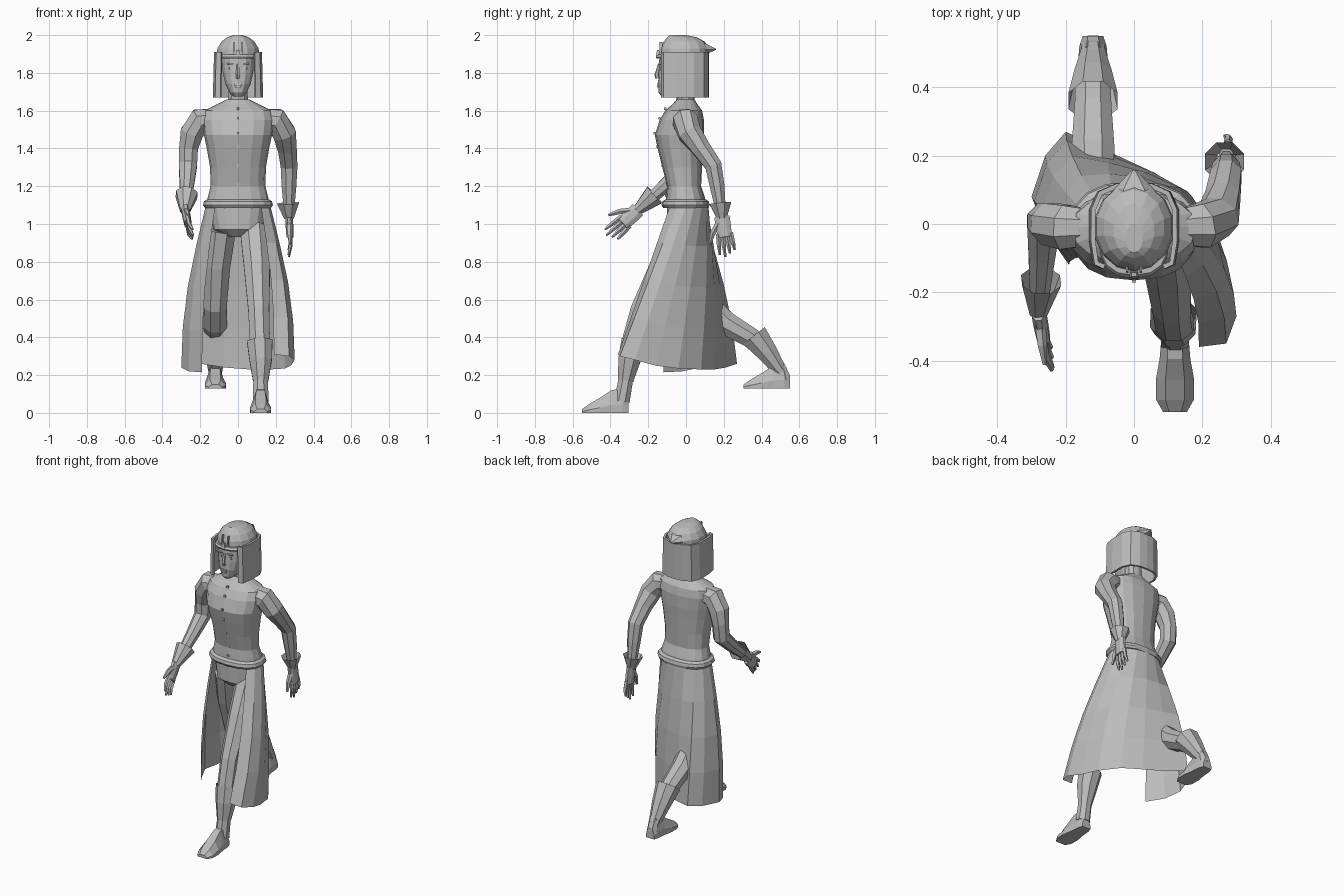
import bpy
import math
from mathutils import Vector

default_cube = bpy.data.objects.get("Cube")
if default_cube:
    bpy.data.objects.remove(default_cube, do_unlink=True)

grey = bpy.data.materials.new("plain grey")
grey.use_nodes = True
grey.diffuse_color = (0.5, 0.5, 0.5, 1)
grey.node_tree.nodes["Principled BSDF"].inputs["Base Color"].default_value = grey.diffuse_color


def make(name, verts, faces):
    mesh = bpy.data.meshes.new(name)
    mesh.from_pydata(verts, [], faces)
    mesh.materials.append(grey)
    obj = bpy.data.objects.new(name, mesh)
    bpy.context.scene.collection.objects.link(obj)
    return obj


def loft(name, rings, closed=True, capped=True):
    """Skin a list of rings that all have the same number of points."""
    n = len(rings[0])
    verts = [p for ring in rings for p in ring]
    faces = []
    for r in range(len(rings) - 1):
        for i in range(n if closed else n - 1):
            j = (i + 1) % n
            faces.append((r * n + i, r * n + j, r * n + n + j, r * n + n + i))
    if closed and capped:
        faces.append(tuple(reversed(range(n))))
        faces.append(tuple(range(len(verts) - n, len(verts))))
    return make(name, verts, faces)


def flat_ring(z, half, front, back, n=16, power=0.85):
    """Horizontal rounded ring between a front and a back depth."""
    ring = []
    for i in range(n):
        a = math.tau * i / n
        s, c = math.sin(a), math.cos(a)
        x = math.copysign(abs(s) ** power, s) * half
        y = -math.copysign(abs(c) ** power, c) * (back - front) / 2
        ring.append((x, y + (front + back) / 2, z))
    return ring


def stack(name, levels, n=16, power=0.85):
    return loft(name, [flat_ring(*level, n, power) for level in levels])


def limb(name, path, n=8, ref=Vector((0, 1, 0)), squash=1, capped=True):
    """Tube through (x, y, z, radius) points; squash scales it along ref."""
    pts = [Vector(p[:3]) for p in path]
    rings = []
    for k, p in enumerate(pts):
        t = (pts[min(k + 1, len(pts) - 1)] - pts[max(k - 1, 0)]).normalized()
        side = t.cross(ref).normalized()
        up = side.cross(t)
        ring = []
        for i in range(n):
            a = math.tau * (i + 0.5) / n
            ring.append(p + (side * math.cos(a) + up * math.sin(a) * squash) * path[k][3])
        rings.append(ring)
    return loft(name, rings, capped=capped)


def box(name, centre, size, taper=1):
    """Block whose top can be narrowed."""
    c, s = Vector(centre), Vector(size) / 2
    rings = []
    for z, k in ((-1, 1), (1, taper)):
        rings.append([c + Vector((s.x * x * k, s.y * y * k, s.z * z))
                      for x, y in ((-1, -1), (1, -1), (1, 1), (-1, 1))])
    return loft(name, rings)


# Torso with chest ridge, button row and belt
torso = [(1.09, .168, -.11, .11), (1.14, .16, -.105, .1), (1.2, .145, -.1, .08),
         (1.3, .148, -.125, .085), (1.4, .165, -.15, .09), (1.47, .18, -.165, .095),
         (1.55, .19, -.14, .095), (1.6, .18, -.11, .085), (1.635, .11, -.07, .06),
         (1.66, .06, -.05, .045)]
stack("torso", torso)
for z, half, front, back in torso[1:-2]:
    box("button", (0, front, z + .01), (.012, .012, .014))
stack("belt", [(1.085, .175, -.12, .12), (1.1, .185, -.13, .125),
               (1.12, .18, -.125, .12), (1.13, .165, -.11, .105)])
stack("hips", [(.93, .06, -.06, .06), (.97, .13, -.1, .09), (1.1, .155, -.1, .1)])
stack("neck", [(1.62, .07, -.06, .05), (1.66, .055, -.05, .045), (1.73, .05, -.06, .04)], 10)

# Long coat skirt, open at the front and swung by the stride
hem = [(-.19, -.12, .215), (-.26, -.02, .22), (-.3, .08, .24), (-.26, .2, .25),
       (-.2, .27, .26), (-.07, .21, .24), (.06, .15, .23), (.17, .08, .23),
       (.25, -.04, .235), (.28, -.16, .25), (.3, -.27, .28), (.27, -.35, .3), (.19, -.36, .31)]
rows = []
for r in range(5):
    t = r / 4
    row = []
    for i, (x, y, z) in enumerate(hem):
        a = math.radians(-45 - 270 * i / (len(hem) - 1))
        top = Vector((.17 * math.sin(a), -.118 * math.cos(a), 1.1))
        p = top.lerp(Vector((x, y, z)), t)
        bulge = 1 + .13 * math.sin(math.pi * t)
        row.append((p.x * bulge, p.y * (bulge if y > 0 else 1), p.z))
    rows.append(row)
loft("coat_skirt", rows, closed=False)

# Legs with tall boots
limb("left_leg", [(.085, -.01, .97, .08), (.1, -.12, .78, .075), (.11, -.24, .54, .06),
                  (.115, -.28, .4, .058), (.12, -.3, .3, .06), (.12, -.32, .17, .042),
                  (.12, -.34, .06, .045)])
limb("right_leg", [(-.085, .01, .97, .08), (-.11, .06, .78, .075), (-.12, .13, .56, .065),
                   (-.12, .21, .475, .068), (-.12, .34, .4, .058), (-.12, .43, .32, .055),
                   (-.12, .505, .22, .036), (-.12, .515, .17, .04)])
limb("left_boot_cuff", [(.115, -.275, .38, .073), (.12, -.3, .28, .064), (.12, -.32, .17, .044)],
     capped=False)
limb("right_boot_cuff", [(-.12, .36, .41, .078), (-.12, .43, .32, .06), (-.12, .5, .22, .038)],
     capped=False)


def foot(name, x, heel, base):
    """Flat-soled shoe running forward from the heel."""
    rings = []
    for step, half, height in ((0, .03, .07), (.03, .04, .13), (.09, .045, .12),
                               (.15, .056, .08), (.21, .055, .045), (.245, .035, .02)):
        outline = ((-1, 0), (1, 0), (1, .35), (.5, 1), (-.5, 1), (-1, .35))
        rings.append([(x + half * u, heel - step, base + height * v) for u, v in outline])
    loft(name, rings)


foot("left_foot", .12, -.305, 0)
foot("right_foot", -.12, .55, .13)

# Arms with flared gauntlets
limb("left_arm", [(.12, -.01, 1.56, .055), (.2, -.005, 1.55, .07), (.245, .02, 1.48, .066),
                  (.26, .08, 1.4, .054), (.27, .145, 1.31, .048), (.27, .165, 1.2, .042),
                  (.27, .19, 1.03, .025)])
limb("right_arm", [(-.12, -.01, 1.56, .055), (-.2, -.01, 1.55, .07), (-.245, 0, 1.48, .066),
                   (-.262, .01, 1.4, .054), (-.265, .005, 1.31, .052), (-.27, -.09, 1.22, .042),
                   (-.28, -.26, 1.07, .025)])
limb("left_gauntlet", [(.265, .182, 1.11, .062), (.27, .19, 1.03, .028)], capped=False)
limb("right_gauntlet", [(-.272, -.165, 1.155, .062), (-.28, -.26, 1.07, .028)], capped=False)


def hand(name, wrist, along, spread):
    """Palm, four fingers and a thumb; spread points to the thumb side."""
    w, d, s = Vector(wrist), Vector(along).normalized(), Vector(spread).normalized()
    curl = Vector((-math.copysign(.012, w.x), 0, 0))

    def at(length, off, radius):
        return (*(w + d * length + s * off), radius)
    limb(name + "_palm", [at(0, 0, .022), at(.05, 0, .022), at(.11, 0, .02)], 8, s, 2)
    for i in range(4):
        off = .033 - .022 * i
        tip = Vector(at(.215 - .015 * abs(i - 1), off * 1.25, 0)[:3]) + curl
        limb(name + "_finger", [at(.09, off, .013), at(.15, off * 1.15, .012), (*tip, .006)], 5, s)
    limb(name + "_thumb", [at(.03, .02, .017), at(.08, .06, .015), at(.135, .085, .007)], 5, s)


hand("left_hand", (.27, .19, 1.04), (.05, .15, -1), (0, -1, -.15))
hand("right_hand", (-.28, -.255, 1.075), (.15, -.78, -.72), (0, -.72, .78))

# Face
stack("face", [(1.675, .025, -.13, -.03), (1.695, .045, -.145, 0), (1.74, .068, -.148, .02),
               (1.8, .082, -.145, .03), (1.9, .088, -.14, .03)], 14)
limb("nose", [(0, -.142, 1.845, .007), (0, -.156, 1.79, .011), (0, -.15, 1.772, .012)], 5)
for z, half in ((1.738, .022), (1.726, .018)):
    box("lip", (0, -.147, z), (half * 2, .014, .009), .8)
for side in (-1, 1):
    box("eye", (side * .035, -.139, 1.825), (.03, .008, .011), .7)
    box("eyebrow", (side * .036, -.139, 1.848), (.042, .014, .007))

# Straight side and back curtain of the headdress
half_edge = [(.088, -.125), (.112, -.115), (.122, -.05), (.122, .04), (.1, .09), (.05, .112)]
edge = half_edge + [(0, .116)] + [(-x, y) for x, y in reversed(half_edge)]
curtain = loft("headdress_curtain", [[(x * k, y, z) for x, y in edge]
                                     for z, k in ((1.67, 1.03), (1.79, 1.01), (1.91, .98))], closed=False)
thick = curtain.modifiers.new("thickness", "SOLIDIFY")
thick.thickness = .014
thick.offset = 0

# Rounded cap with rear point, brow band and crest
stack("headdress_cap", [(1.885, .118, -.14, .118), (1.93, .112, -.135, .12), (1.965, .09, -.118, .1),
                        (1.988, .06, -.1, .06), (2, .025, -.085, 0)], 14, 1)
limb("headdress_point", [(0, .02, 1.94, .05), (0, .1, 1.925, .035), (0, .158, 1.925, .004)], 6,
     Vector((1, 0, 0)), 1.7)
stack("brow_band", [(1.875, .098, -.155, .03), (1.885, .1, -.16, .03), (1.897, .098, -.15, .03)], 14)
for side in (-1, 1):
    box("crest_bar", (side * .02, -.132, 1.93), (.008, .02, .065), .7)
box("crest", (0, -.148, 1.905), (.026, .02, .03), .6)
